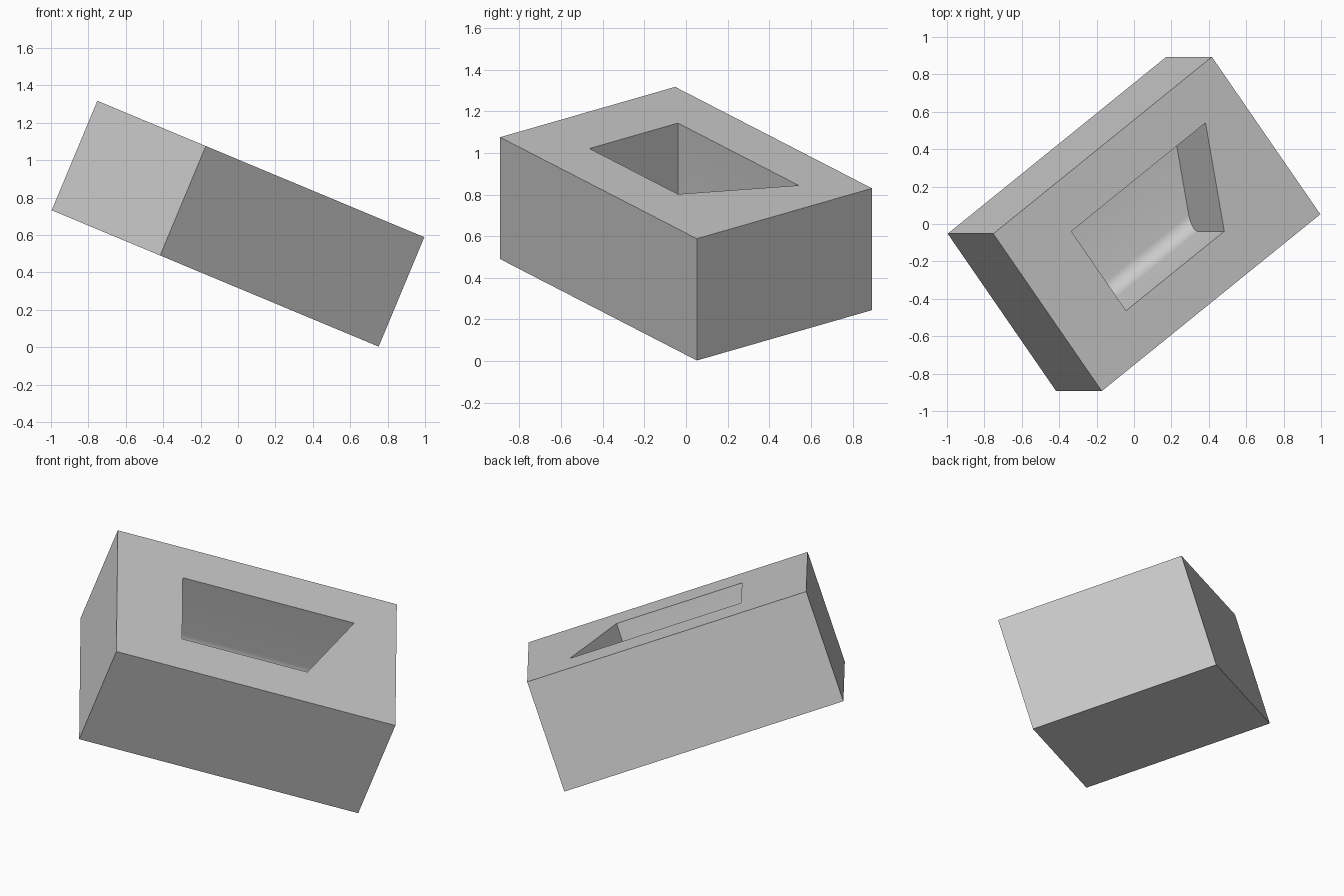
import bpy, bmesh
from math import radians, sin, cos
from mathutils import Matrix

if "Cube" in bpy.data.objects:
    bpy.data.objects.remove(bpy.data.objects["Cube"], do_unlink=True)

LENGTH, WIDTH, HEIGHT = 1.58, 1.05, 0.634
DEPTH, HALF, RADIUS = 0.455, 0.265, 0.085   # pocket depth, half width, floor fillet
TOP = HEIGHT / 2

grey = bpy.data.materials.new("light grey")
grey.use_nodes = True
grey.diffuse_color = (0.6, 0.6, 0.6, 1)
grey.node_tree.nodes["Principled BSDF"].inputs["Base Color"].default_value = (0.6, 0.6, 0.6, 1)


def make_object(name, bm):
    bmesh.ops.recalc_face_normals(bm, faces=bm.faces)
    mesh = bpy.data.meshes.new(name)
    bm.to_mesh(mesh)
    bm.free()
    mesh.materials.append(grey)
    obj = bpy.data.objects.new(name, mesh)
    bpy.context.collection.objects.link(obj)
    return obj


# Solid block
bm = bmesh.new()
bmesh.ops.create_cube(bm, size=1)
bmesh.ops.scale(bm, vec=(LENGTH, WIDTH, HEIGHT), verts=bm.verts)
block = make_object("block", bm)

# Pocket cross-section: straight walls, flat floor, rounded lower edges
floor = TOP - DEPTH
arc = [radians(a) for a in range(0, 91, 9)]
right = [(HALF - RADIUS + RADIUS * cos(a), floor + RADIUS - RADIUS * sin(a)) for a in arc]
profile = [(HALF, TOP + 0.1)] + right
profile += [(-y, z) for y, z in reversed(profile)]


def slanted_end(y):
    return 0.42 + 0.13 * y / HALF


# Pocket cutter: square at one end, slanted at the other
bm = bmesh.new()
near = [bm.verts.new((-0.42, y, z)) for y, z in profile]
far = [bm.verts.new((slanted_end(y), y, z)) for y, z in profile]
bm.faces.new(near)
bm.faces.new(far)
for i in range(len(profile)):
    j = (i + 1) % len(profile)
    bm.faces.new((near[i], near[j], far[j], far[i]))
cutter = make_object("pocket_cutter", bm)
cutter.hide_render = True

# Cut the pocket
bpy.ops.object.select_all(action="DESELECT")
block.select_set(True)
bpy.context.view_layer.objects.active = block
cut = block.modifiers.new("pocket", "BOOLEAN")
cut.operation = "DIFFERENCE"
cut.solver = "EXACT"
cut.object = cutter
bpy.ops.object.modifier_apply(modifier=cut.name)
bpy.data.objects.remove(cutter, do_unlink=True)

# Smooth fillets, then turn and tilt the block onto its lowest corner
bpy.ops.object.shade_smooth_by_angle(angle=radians(30))
block.matrix_world = (Matrix.Translation((0, 0, 0.66))
                      @ Matrix.Rotation(radians(22.64), 4, "Y")
                      @ Matrix.Rotation(radians(36.75), 4, "Z"))
